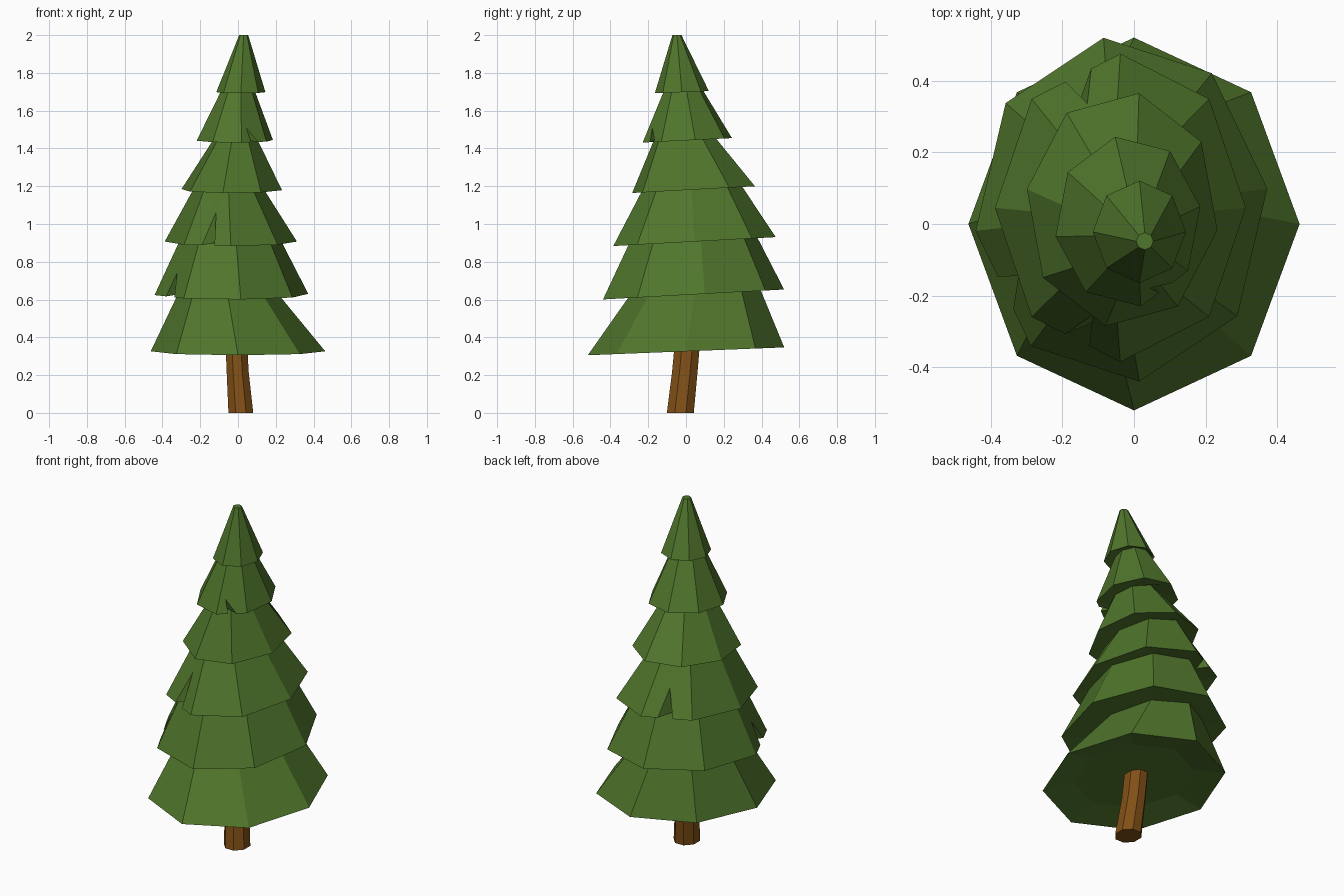
import bpy, bmesh
from math import radians, sin, cos
from mathutils import Vector

if "Cube" in bpy.data.objects:
    bpy.data.objects.remove(bpy.data.objects["Cube"])

N = 8


def material(name, rgb):
    m = bpy.data.materials.new(name)
    m.diffuse_color = (*rgb, 1)
    m.use_nodes = True
    m.node_tree.nodes["Principled BSDF"].inputs["Base Color"].default_value = m.diffuse_color
    return m


def ring(bm, cx, cy, z, rx, ry, rot=0, tilt=0):
    verts = []
    for i in range(N):
        a = radians(rot + 360 * i / N)
        y = ry * sin(a)
        verts.append(bm.verts.new((cx + rx * cos(a), cy + y, z + tilt * y)))
    return verts


def finish(bm, name, mat):
    bmesh.ops.recalc_face_normals(bm, faces=bm.faces)
    me = bpy.data.meshes.new(name)
    bm.to_mesh(me)
    bm.free()
    me.materials.append(mat)
    ob = bpy.data.objects.new(name, me)
    bpy.context.collection.objects.link(ob)


# Foliage tiers: rim (cx, cy, z, rx, ry), neck (cx, cy, z, rx, ry), rotation, tilt
TIERS = [
    ((0, 0, .326, .462, .52), (-.055, .05, .642, .257, .343), 0, .04),
    ((-.035, .04, .627, .41, .483), (-.042, .037, .922, .265, .337), 7, .055),
    ((-.038, .045, .907, .35, .43), (-.05, .03, 1.195, .18, .26), 0, .055),
    ((-.033, .04, 1.182, .27, .33), (-.012, -.01, 1.458, .112, .16), -10, .055),
    ((-.017, .007, 1.443, .205, .24), (0, -.016, 1.715, .086, .1), 10, .05),
    ((.015, -.022, 1.698, .13, .143), (.03, -.048, 2.0, .024, .024), 0, .04),
]
# Split notches: (tier, side) -> start and end along the rim, apex along and up
NOTCHES = {
    (1, 4): (.4, .68, .47, .42),
    (2, 5): (.38, .65, .6, .6),
    (2, 2): (.33, .62, .46, .5),
    (4, 6): (.39, .65, .24, .27),
}

bm = bmesh.new()
# Shallow recess under the lowest tier
inner = ring(bm, 0, 0, .36, .30, .34, 0, .04)
bm.faces.new(inner)
for t, (rim_d, neck_d, rot, tilt) in enumerate(TIERS):
    rim = ring(bm, *rim_d, rot, tilt)
    neck = ring(bm, *neck_d, rot, tilt if t < len(TIERS) - 1 else 0)
    for i in range(N):
        j = (i + 1) % N
        a, b, c, d = rim[i], rim[j], neck[j], neck[i]
        e, f = inner[i], inner[j]
        if (t, i) in NOTCHES:
            s0, s1, u, h = NOTCHES[t, i]
            p = bm.verts.new(a.co.lerp(b.co, s0))
            q = bm.verts.new(a.co.lerp(b.co, s1))
            apex = bm.verts.new(a.co.lerp(b.co, u).lerp(d.co.lerp(c.co, u), h))
            m = (s0 + s1) / 2
            back = bm.verts.new(a.co.lerp(b.co, m).lerp(e.co.lerp(f.co, m), .85))
            for face in ((a, p, apex, d), (apex, q, b, c), (apex, c, d),
                         (p, back, apex), (back, q, apex),
                         (a, e, back, p), (e, f, back), (q, back, f, b)):
                bm.faces.new(face)
        else:
            bm.faces.new((a, b, c, d))
            bm.faces.new((e, f, b, a))
    inner = neck
bm.faces.new(inner)
finish(bm, "foliage", material("needles", (.08, .18, .025)))

# Slightly bent trunk
bm = bmesh.new()
rings = [ring(bm, *d, 22.5) for d in (
    (.015, -.03, 0, .071, .077),
    (-.002, -.006, .22, .063, .073),
    (-.01, .01, .40, .062, .072))]
for lo, hi in zip(rings, rings[1:]):
    for i in range(N):
        j = (i + 1) % N
        bm.faces.new((lo[i], lo[j], hi[j], hi[i]))
bm.faces.new(rings[0])
bm.faces.new(rings[-1])
finish(bm, "trunk", material("bark", (.22, .08, .008)))
